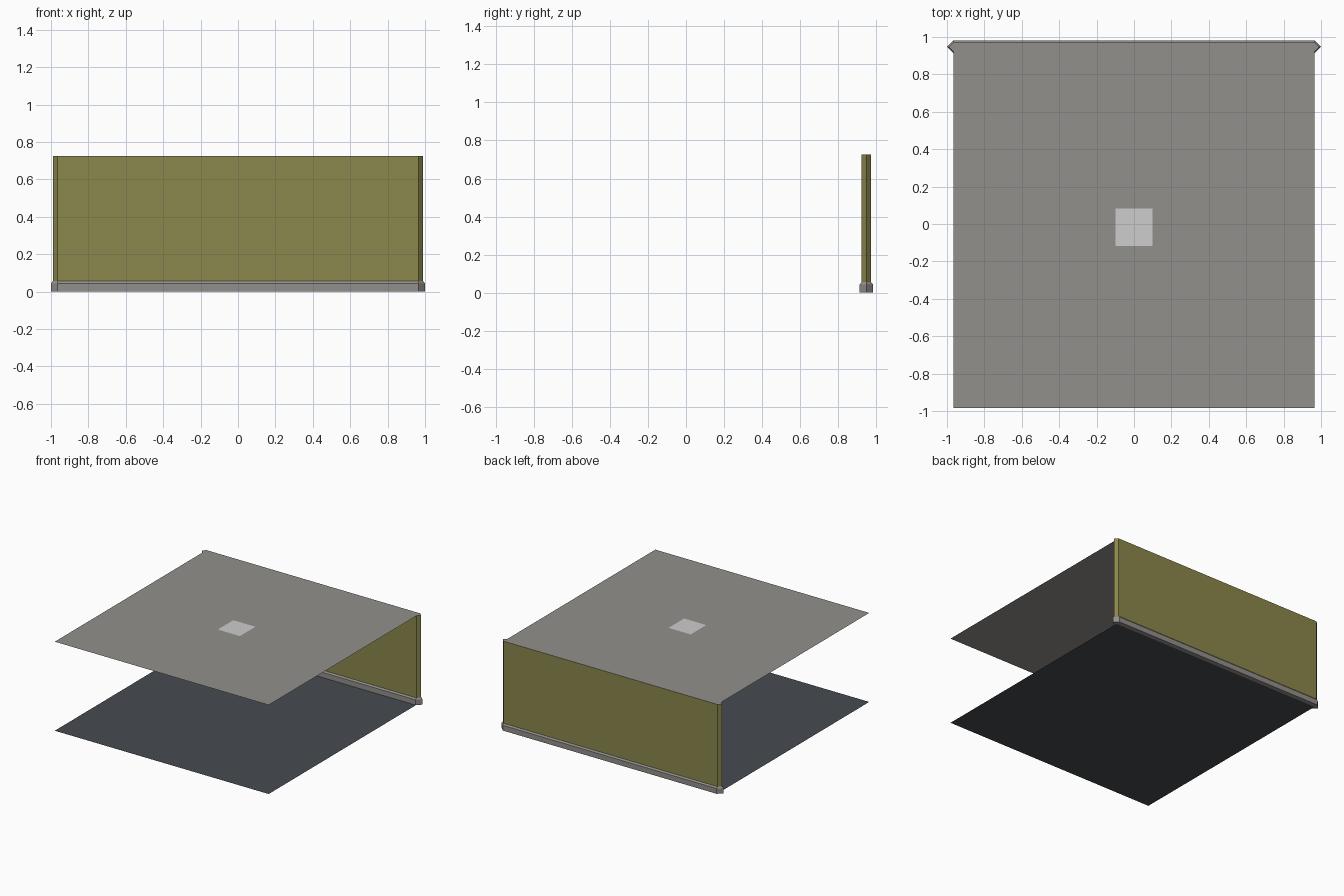
import bpy, bmesh

if "Cube" in bpy.data.objects:
    bpy.data.objects.remove(bpy.data.objects["Cube"])

def mat(name, rgb):
    m = bpy.data.materials.new(name)
    lin = [((c / 255 + 0.055) / 1.055) ** 2.4 for c in rgb]
    m.diffuse_color = (*lin, 1)
    m.use_nodes = True
    m.node_tree.nodes["Principled BSDF"].inputs["Base Color"].default_value = m.diffuse_color
    return m

GREY = mat("warm_grey", (146, 144, 139))
OLIVE = mat("olive_wall", (139, 135, 77))
DARK = mat("dark_floor", (71, 74, 79))
LIGHT = mat("lamp_white", (205, 205, 205))

HALF, WALL_Y, TOP = 0.965, 0.947, 0.726
MID_Y = WALL_Y - HALF

def finish(name, bm, mats):
    me = bpy.data.meshes.new(name)
    bm.to_mesh(me)
    bm.free()
    for m in mats:
        me.materials.append(m)
    ob = bpy.data.objects.new(name, me)
    bpy.context.collection.objects.link(ob)

def sheet(name, xs, ys, z, mats):
    """Flat sheet cut into cells; the middle cell of a 3x3 takes slot 1."""
    bm = bmesh.new()
    v = [[bm.verts.new((x, y, z)) for x in xs] for y in ys]
    for j in range(len(ys) - 1):
        for i in range(len(xs) - 1):
            f = bm.faces.new((v[j][i], v[j][i + 1], v[j + 1][i + 1], v[j + 1][i]))
            f.material_index = int(i == 1 and j == 1)
    finish(name, bm, mats)

def pointed_slab(name, levels, mats, top_slot=0):
    """Long slab with pointed ends, lofted through (height, half thickness)."""
    bm = bmesh.new()
    rings = []
    for z, d in levels:
        pts = [(-HALF, -d), (HALF, -d), (HALF + d, 0), (HALF, d), (-HALF, d), (-HALF - d, 0)]
        rings.append([bm.verts.new((x, WALL_Y + y, z)) for x, y in pts])
    for a, b in zip(rings, rings[1:]):
        for i in range(6):
            k = (i + 1) % 6
            bm.faces.new((a[i], a[k], b[k], b[i]))
    bm.faces.new(rings[0][::-1])
    bm.faces.new(rings[-1]).material_index = top_slot
    finish(name, bm, mats)

# Floor and ceiling with its square lamp panel
sheet("floor", (-HALF, HALF), (MID_Y - HALF, WALL_Y), 0, [DARK])
sheet("ceiling", (-HALF, -0.1, 0.1, HALF),
      (MID_Y - HALF, MID_Y - 0.1, MID_Y + 0.1, WALL_Y), TOP, [GREY, LIGHT])

# Back wall with grey top, and chamfered skirting around its foot
pointed_slab("back_wall", [(0.05, 0.025), (TOP, 0.025)], [OLIVE, GREY], 1)
pointed_slab("skirting", [(0.001, 0.035), (0.044, 0.035), (0.056, 0.025)], [GREY])
